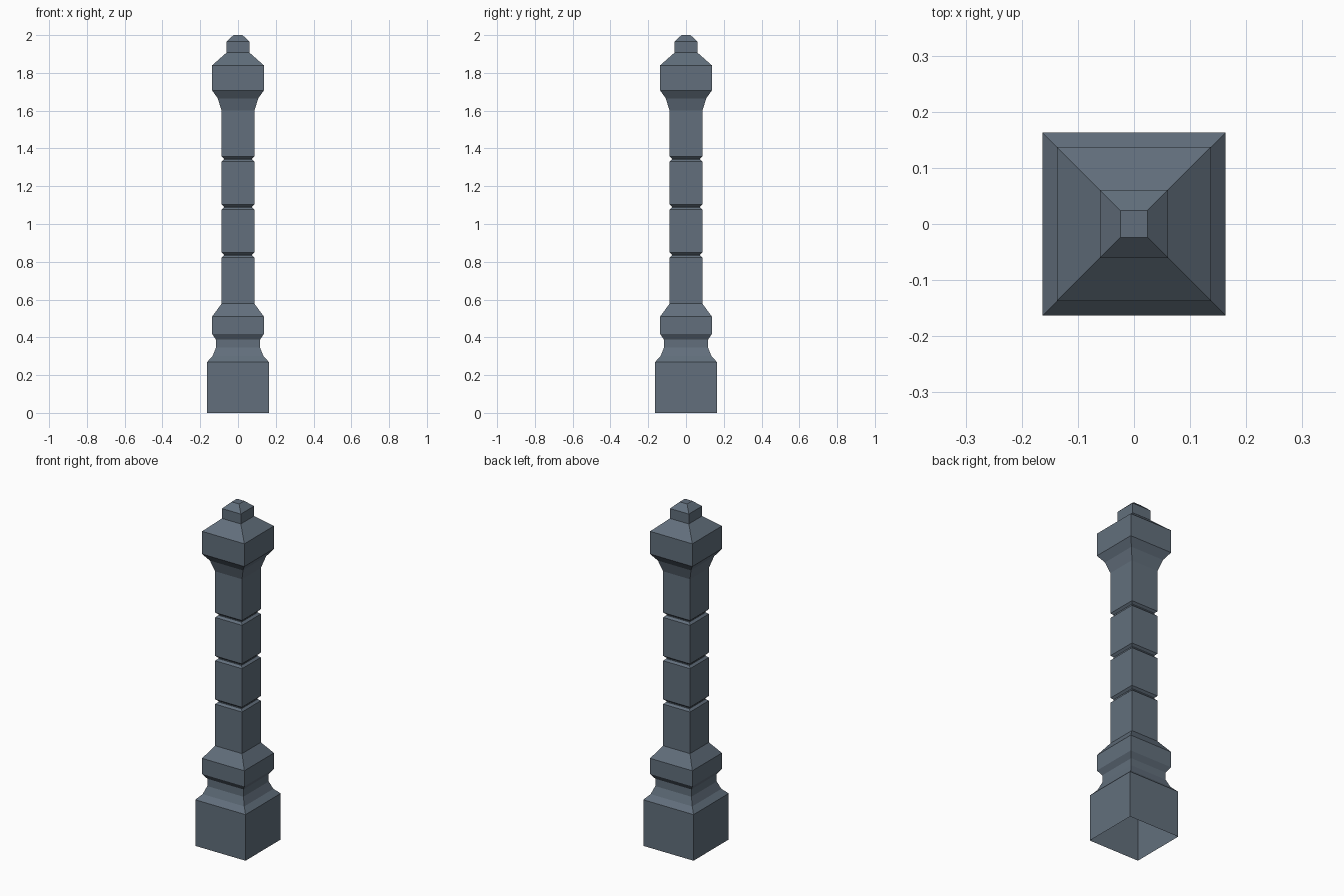
import bpy, bmesh

if "Cube" in bpy.data.objects:
    bpy.data.objects.remove(bpy.data.objects["Cube"])

slate = bpy.data.materials.new("slate_grey")
slate.diffuse_color = (0.122, 0.159, 0.202, 1)
slate.use_nodes = True
slate.node_tree.nodes["Principled BSDF"].inputs["Base Color"].default_value = slate.diffuse_color

# Profile of the square post: (height, half width)
profile = [(0, .163), (.27, .163), (.30, .135), (.345, .117), (.388, .117),
           (.418, .137), (.51, .137), (.578, .087)]
# Three V grooves around the shaft
for z in (.836, 1.09, 1.344):
    profile += [(z - .014, .087), (z - .003, .075), (z + .003, .075), (z + .014, .087)]
# Flared capital, pyramid cap and finial
profile += [(1.60, .087), (1.665, .107), (1.707, .137), (1.84, .137),
            (1.907, .061), (1.965, .061), (2.0, .024)]

# Square rings joined by flat quads; the underside is open, the top closed
bm = bmesh.new()
rings = [[bm.verts.new((sx * r, sy * r, z))
          for sx, sy in ((-1, -1), (1, -1), (1, 1), (-1, 1))] for z, r in profile]
for low, high in zip(rings, rings[1:]):
    for i in range(4):
        j = (i + 1) % 4
        bm.faces.new((low[i], low[j], high[j], high[i]))
bm.faces.new(rings[-1])

mesh = bpy.data.meshes.new("post")
bm.to_mesh(mesh)
bm.free()
mesh.materials.append(slate)
bpy.context.collection.objects.link(bpy.data.objects.new("post", mesh))
